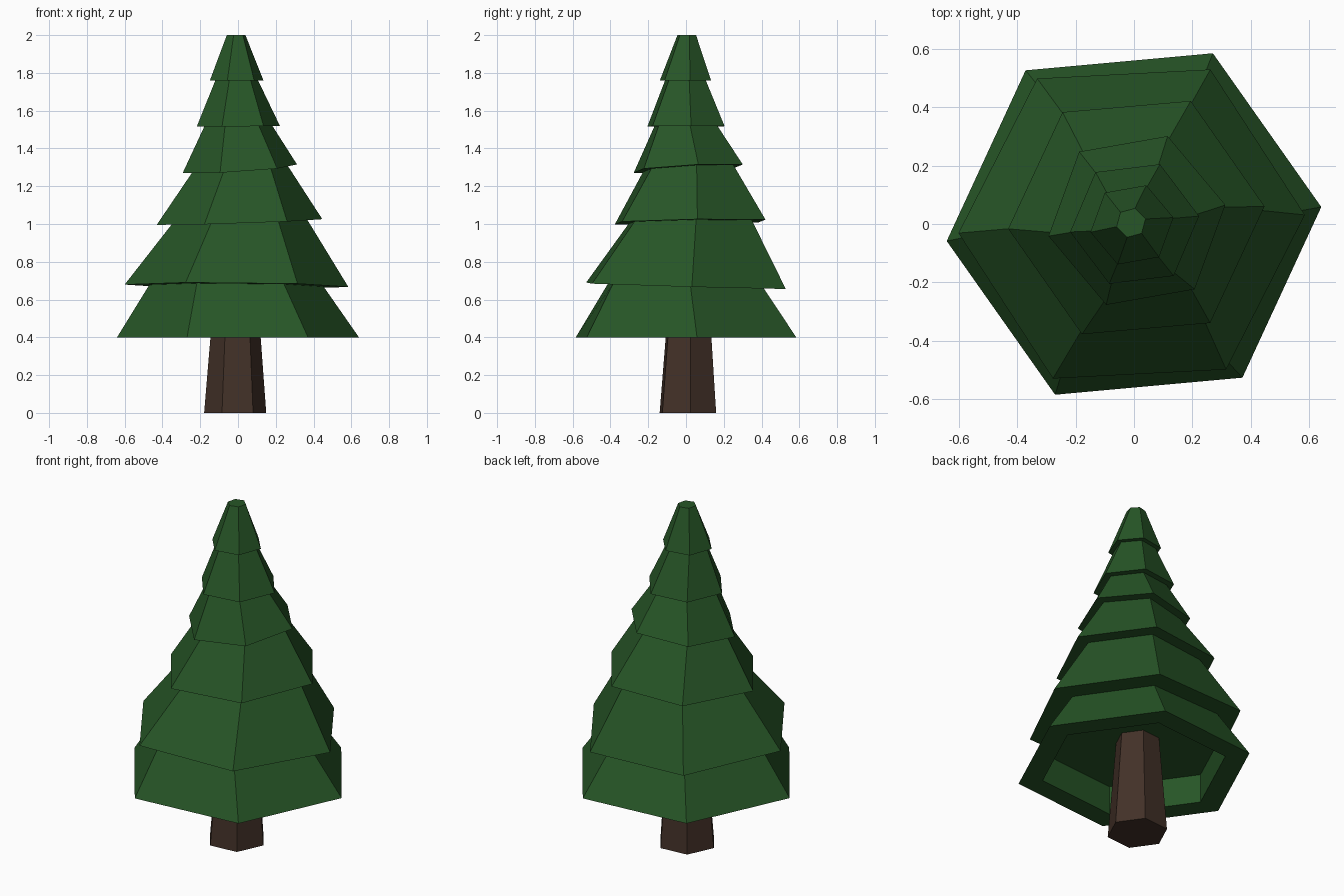
import bpy, bmesh, math

if "Cube" in bpy.data.objects:
    bpy.data.objects.remove(bpy.data.objects["Cube"])


def material(name, rgb):
    m = bpy.data.materials.new(name)
    m.diffuse_color = (*rgb, 1.0)
    m.use_nodes = True
    m.node_tree.nodes["Principled BSDF"].inputs["Base Color"].default_value = m.diffuse_color
    return m


def loft(name, rings, mat):
    """Stack of six-sided rings (cx, cy, z, radius, turn, x slope, y slope), capped at both ends."""
    bm = bmesh.new()
    loops = []
    for cx, cy, z, r, turn, sx, sy in rings:
        loop = []
        for i in range(6):
            a = math.radians(turn + 60 * i)
            x, y = cx + r * math.cos(a), cy + r * math.sin(a)
            loop.append(bm.verts.new((x, y, z + sx * x + sy * y)))
        loops.append(loop)
    for lo, hi in zip(loops, loops[1:]):
        for i in range(6):
            j = (i + 1) % 6
            bm.faces.new((lo[i], lo[j], hi[j], hi[i]))
    bm.faces.new(loops[0][::-1])
    bm.faces.new(loops[-1])
    bmesh.ops.recalc_face_normals(bm, faces=bm.faces)
    me = bpy.data.meshes.new(name)
    bm.to_mesh(me)
    bm.free()
    me.materials.append(mat)
    ob = bpy.data.objects.new(name, me)
    bpy.context.collection.objects.link(ob)
    return ob


green = material("pine green", (0.020, 0.092, 0.020))
brown = material("bark brown", (0.056, 0.031, 0.021))

# Trunk: tapered, reaching the ceiling of the hollow under the foliage
loft("trunk", [
    (-0.015, 0.010, 0.0, 0.165, 5, 0, 0),
    (-0.012, 0.015, 0.57, 0.120, 5, 0, 0),
], brown)

# Foliage: hollow underside, then tiers of overhanging skirts.
# Tier rim: cx, cy, z, radius, turn, x slope, y slope, radius of the neck below it
tiers = [
    (-0.008, 0.000, 0.673, 0.593, 3, -0.009, -0.028, 0.462),
    (0.008, 0.022, 1.010, 0.440, 5, 0.033, 0.016, 0.360),
    (0.010, 0.012, 1.292, 0.307, 10, 0.064, 0.053, 0.255),
    (0.002, 0.000, 1.517, 0.222, 7, 0.008, 0.0, 0.182),
    (-0.007, -0.003, 1.760, 0.144, 10, 0.0, 0.0, 0.115),
]
rings = [
    (0, 0, 0.57, 0.508, 5.2, 0, 0),
    (0, 0, 0.40, 0.508, 5.2, 0, 0),
    (0, 0, 0.40, 0.643, 5.2, 0, 0),
]
for cx, cy, z, r, turn, sx, sy, neck in tiers:
    rings.append((cx, cy, z, neck, turn, sx, sy))
    rings.append((cx, cy, z, r, turn, sx, sy))
rings.append((-0.010, 0.004, 2.0, 0.051, 15, 0, 0))
loft("foliage", rings, green)
